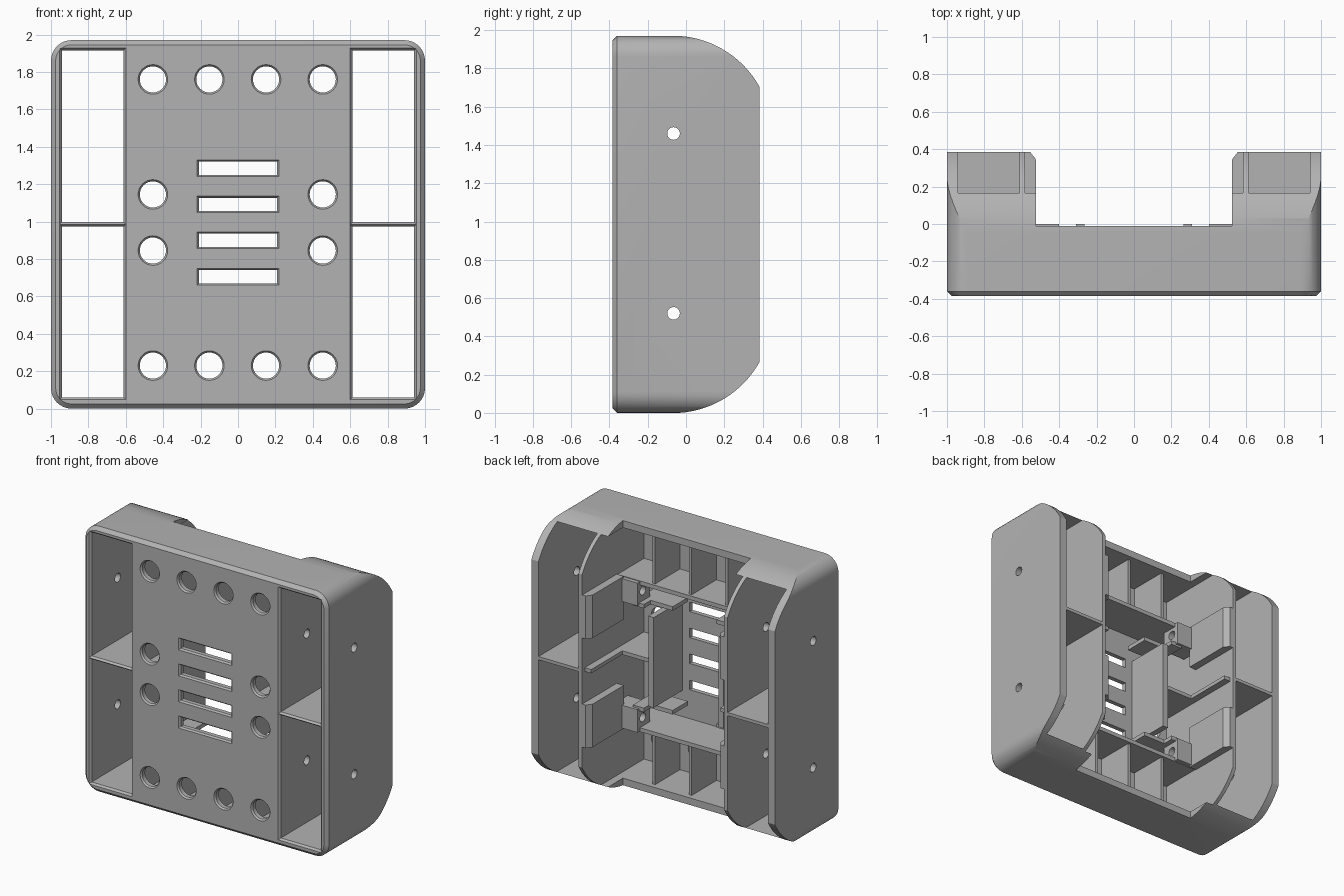
import bpy, bmesh, math

if "Cube" in bpy.data.objects:
    bpy.data.objects.remove(bpy.data.objects["Cube"])

H, YB, ZM = 1.97, 0.385, 0.985      # height, half depth, mid height
grey = bpy.data.materials.new("grey plastic")
grey.diffuse_color = (0.45, 0.45, 0.45, 1)
grey.use_nodes = True
grey.node_tree.nodes["Principled BSDF"].inputs["Base Color"].default_value = grey.diffuse_color


def make(name, bm):
    bmesh.ops.recalc_face_normals(bm, faces=bm.faces)
    me = bpy.data.meshes.new(name)
    bm.to_mesh(me)
    bm.free()
    ob = bpy.data.objects.new(name, me)
    bpy.context.collection.objects.link(ob)
    me.materials.append(grey)
    return ob


def box(bm, x0, x1, y0, y1, z0, z1):
    vs = bmesh.ops.create_cube(bm, size=1)["verts"]
    for v in vs:
        v.co = ((x0, x1)[v.co.x > 0], (y0, y1)[v.co.y > 0], (z0, z1)[v.co.z > 0])


def loft(bm, rings):
    """Closed solid through rings with equal point counts."""
    rows = [[bm.verts.new(p) for p in r] for r in rings]
    n = len(rows[0])
    for a, b in zip(rows, rows[1:]):
        for i in range(n):
            bm.faces.new((a[i], a[(i + 1) % n], b[(i + 1) % n], b[i]))
    bm.faces.new(rows[0])
    bm.faces.new(rows[-1])


def rounded(hx, hz, r, y, cx=0, cz=ZM, n=8):
    """Rounded rectangle in the x-z plane."""
    pts = []
    for k, (sx, sz) in enumerate(((1, 1), (-1, 1), (-1, -1), (1, -1))):
        for i in range(n + 1):
            a = math.pi / 2 * (k + i / n)
            pts.append((cx + sx * (hx - r) + r * math.cos(a), y,
                        cz + sz * (hz - r) + r * math.sin(a)))
    return pts


def rect(hx, hz, y, cx, cz):
    return [(cx + a * hx, y, cz + b * hz) for a, b in ((1, 1), (-1, 1), (-1, -1), (1, -1))]


def circle(r, y, cx, cz, n=32):
    return [(cx + r * math.cos(2 * math.pi * i / n), y, cz + r * math.sin(2 * math.pi * i / n))
            for i in range(n)]


def boolean(ob, bm, op="DIFFERENCE"):
    cutter = make("cutter", bm)
    cutter.hide_render = True
    mod = ob.modifiers.new("cut", "BOOLEAN")
    mod.operation, mod.object, mod.solver = op, cutter, "EXACT"
    bpy.context.view_layer.objects.active = ob
    bpy.ops.object.modifier_apply(modifier=mod.name)
    bpy.data.objects.remove(cutter)


def side_holes():
    """Screw holes running across the full width."""
    bm = bmesh.new()
    for z in (0.52, 1.46):
        loft(bm, [[(x, -0.065 + p[0], z + p[2]) for p in circle(0.033, 0, 0, 0, 20)]
                  for x in (-1.2, 1.2)])
    return bm


# housing: rounded block with a chamfered front rim
bm = bmesh.new()
loft(bm, [rounded(0.975, ZM - 0.025, 0.085, -YB), rounded(1, ZM, 0.11, -YB + 0.025),
          rounded(1, ZM, 0.11, YB)])
housing = make("housing", bm)

# curved back ends of the side profile
R, yc = 0.52, -0.07
amax = math.asin((YB - yc) / R)
arc = [(yc + R * math.sin(amax * i / 16), H - R + R * math.cos(amax * i / 16)) for i in range(17)]
prof = [(-0.6, H + 0.001)] + [(y, z + 0.001) for y, z in arc]
prof += [(y, H - z) for y, z in reversed(prof)]
bm = bmesh.new()
loft(bm, [[(x, y, z) for y, z in prof] for x in (-1.2, 1.2)])
boolean(housing, bm, "INTERSECT")

# four open side bays, with a flared front edge
bm = bmesh.new()
for cx in (-0.777, 0.777):
    for z0, z1 in ((0.06, 0.973), (0.997, 1.915)):
        cz, hz = (z0 + z1) / 2, (z1 - z0) / 2
        loft(bm, [rect(0.185, hz + 0.02, -YB - 0.01, cx, cz), rect(0.165, hz, -YB + 0.015, cx, cz),
                  rect(0.165, hz, 0.6, cx, cz)])
boolean(housing, bm)

# hollow centre, open to the back
bm = bmesh.new()
box(bm, -0.583, 0.583, -0.34, 0.6, 0.055, H - 0.055)
boolean(housing, bm)
bm = bmesh.new()
box(bm, -0.525, 0.525, -0.01, 0.6, -0.1, H + 0.1)
boolean(housing, bm)

# front plate holes and vent slots
bm = bmesh.new()
spots = [(x, z) for x in (-0.455, -0.153, 0.15, 0.453) for z in (0.23, 1.76)]
spots += [(x, z) for x in (-0.455, 0.453) for z in (0.845, 1.145)]
for x, z in spots:
    loft(bm, [circle(0.087, -YB - 0.01, x, z), circle(0.07, -YB + 0.012, x, z), circle(0.07, -0.3, x, z)])
for z in (0.705, 0.9, 1.092, 1.285):
    loft(bm, [rect(0.228, 0.053, -YB - 0.01, 0, z), rect(0.208, 0.035, -YB + 0.012, 0, z),
              rect(0.208, 0.035, -0.3, 0, z)])
boolean(housing, bm)
boolean(housing, side_holes())

# stiffening ribs around the end compartments
bm = bmesh.new()
for z in (0.44, 1.53):
    box(bm, -0.59, 0.59, -0.35, -0.03, z - 0.015, z + 0.015)
for x in (-0.3, 0, 0.3):
    for z0, z1 in ((0.04, 0.44), (1.53, H - 0.04)):
        box(bm, x - 0.012, x + 0.012, -0.35, -0.05, z0, z1)
make("end_ribs", bm)

for s, side in ((-1, "left"), (1, "right")):
    def sbox(bm, xa, xb, *rest):
        box(bm, min(s * xa, s * xb), max(s * xa, s * xb), *rest)

    # upright guide plate and its middle rib
    bm = bmesh.new()
    sbox(bm, 0.265, 0.31, -0.35, 0, 0.65, 1.32)
    sbox(bm, 0.30, 0.59, -0.35, -0.01, ZM - 0.014, ZM + 0.014)
    sbox(bm, 0.53, 0.59, -0.05, YB - 0.03, ZM - 0.014, ZM + 0.014)
    make(side + "_guide_plate", bm)

    # padded blocks on the inner wall
    bm = bmesh.new()
    for z0, z1 in ((0.42, 0.74), (1.23, 1.55)):
        pad = [(0.59, -0.02), (0.525, -0.02), (0.525, 0.345), (0.555, YB), (0.59, YB)]
        loft(bm, [[(s * x, y, z) for x, y in pad] for z in (z0, z1)])
    make(side + "_wall_blocks", bm)

    # screw bosses
    bm = bmesh.new()
    for z0, z1 in ((0.43, 0.60), (1.37, 1.54)):
        sbox(bm, 0.40, 0.59, -0.15, 0, z0, z1)
    boss = make(side + "_screw_bosses", bm)
    boolean(boss, side_holes())

    # clip ledges
    bm = bmesh.new()
    for z in (0.60, H - 0.60):
        sbox(bm, 0.18, 0.45, -0.28, -0.10, z - 0.015, z + 0.015)
        sbox(bm, 0.36, 0.45, -0.28, -0.02, z - 0.015, z + 0.015)
    make(side + "_clip_ledges", bm)

bpy.ops.object.select_all(action="SELECT")
bpy.context.view_layer.objects.active = housing
bpy.ops.object.shade_smooth_by_angle(angle=math.radians(25))
